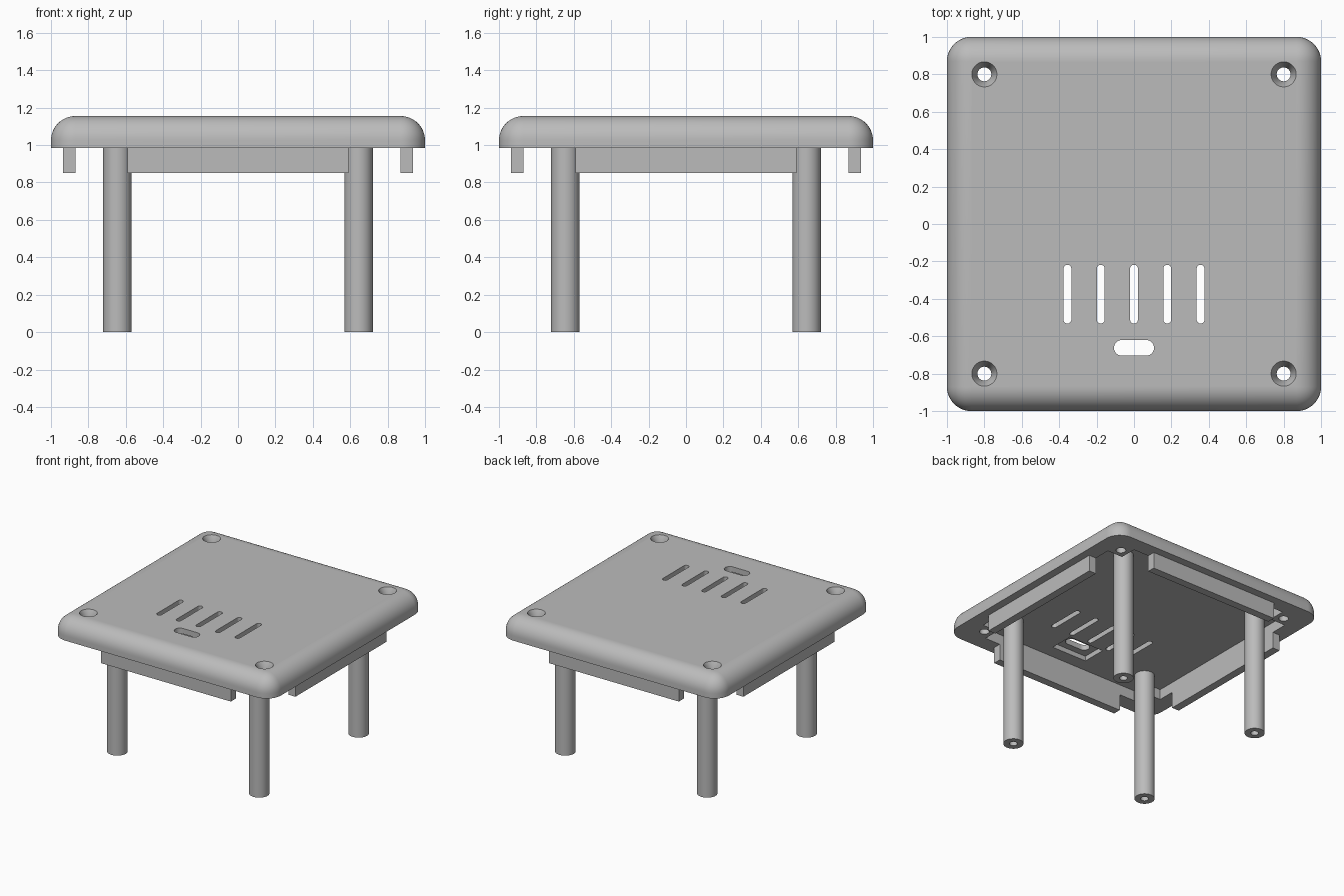
import bpy, bmesh, math
from mathutils import Matrix, Vector

if "Cube" in bpy.data.objects:
    bpy.data.objects.remove(bpy.data.objects["Cube"], do_unlink=True)

grey = bpy.data.materials.new("plain_grey")
grey.use_nodes = True
grey.diffuse_color = (0.5, 0.5, 0.5, 1)
grey.node_tree.nodes["Principled BSDF"].inputs["Base Color"].default_value = (0.5, 0.5, 0.5, 1)

RIM, CEILING, TOP = 0.985, 1.07, 1.155
INNER, OUTER, LIP_HALF, LIP_BOTTOM = 0.87, 0.935, 0.59, 0.85
CORNERS = [(sx, sy) for sx in (-1, 1) for sy in (-1, 1)]


def finish(bm, name):
    bmesh.ops.recalc_face_normals(bm, faces=bm.faces)
    mesh = bpy.data.meshes.new(name)
    bm.to_mesh(mesh)
    bm.free()
    mesh.materials.append(grey)
    obj = bpy.data.objects.new(name, mesh)
    bpy.context.collection.objects.link(obj)
    return obj


def prism(name, outline, z0, z1):
    bm = bmesh.new()
    face = bm.faces.new([bm.verts.new((x, y, z0)) for x, y in outline])
    side = bmesh.ops.extrude_face_region(bm, geom=[face])["geom"]
    verts = [v for v in side if isinstance(v, bmesh.types.BMVert)]
    bmesh.ops.translate(bm, verts=verts, vec=(0, 0, z1 - z0))
    return finish(bm, name)


def box(name, x0, x1, y0, y1, z0, z1):
    return prism(name, [(x0, y0), (x1, y0), (x1, y1), (x0, y1)], z0, z1)


def cone(name, x, y, z0, z1, r0, r1):
    bm = bmesh.new()
    bmesh.ops.create_cone(bm, cap_ends=True, segments=48, radius1=r0, radius2=r1, depth=z1 - z0,
                          matrix=Matrix.Translation((x, y, (z0 + z1) / 2)))
    return finish(bm, name)


def stadium(x, y, half_x, half_y, steps=12):
    # outline of a slot with fully rounded ends
    r = min(half_x, half_y)
    pts = []
    for quad, (sx, sy) in enumerate([(1, 1), (-1, 1), (-1, -1), (1, -1)]):
        for i in range(steps + 1):
            a = (quad + i / steps) * math.pi / 2
            p = (x + sx * (half_x - r) + r * math.cos(a), y + sy * (half_y - r) + r * math.sin(a))
            if not pts or (Vector(p) - Vector(pts[-1])).length > 1e-5:
                pts.append(p)
    return pts[:-1] if (Vector(pts[0]) - Vector(pts[-1])).length < 1e-5 else pts


def select_only(obj):
    bpy.ops.object.select_all(action='DESELECT')
    obj.select_set(True)
    bpy.context.view_layer.objects.active = obj


def cut(obj, cutter):
    select_only(obj)
    mod = obj.modifiers.new("cut", 'BOOLEAN')
    mod.operation, mod.solver, mod.object = 'DIFFERENCE', 'EXACT', cutter
    bpy.ops.object.modifier_apply(modifier=mod.name)
    bpy.data.objects.remove(cutter, do_unlink=True)


def smooth(obj):
    select_only(obj)
    bpy.ops.object.shade_smooth_by_angle(angle=math.radians(30))


# lid: slab with rounded upright corners and rounded top edge
bm = bmesh.new()
bmesh.ops.create_cube(bm, size=2, matrix=Matrix.Translation((0, 0, (RIM + TOP) / 2))
                      @ Matrix.Diagonal((1, 1, (TOP - RIM) / 2, 1)))
edges = [e for e in bm.edges if max(v.co.z for v in e.verts) > RIM + 0.1]
bmesh.ops.bevel(bm, geom=edges, offset=0.13, segments=12, profile=0.5, affect='EDGES')
lid = finish(bm, "lid")

# hollow underside leaving a square block in each corner
b = 0.73
cavity = []
for k in range(4):
    c, s = round(math.cos(k * math.pi / 2)), round(math.sin(k * math.pi / 2))
    cavity += [(c * x - s * y, s * x + c * y) for x, y in [(INNER, -b), (INNER, b), (b, b)]]
cut(lid, prism("cavity_cutter", cavity, 0.9, CEILING))

# shallow pocket under the wide opening
cut(lid, box("pocket_cutter", -0.16, 0.16, -0.76, -0.56, 1.0, 1.11))
cut(lid, prism("opening_cutter", stadium(0, -0.662, 0.107, 0.042), 1.0, 1.3))

# row of vent slots
for i in range(-2, 3):
    cut(lid, prism("slot_cutter", stadium(i * 0.178, -0.375, 0.021, 0.157), 1.0, 1.3))

# countersunk screw holes
for sx, sy in CORNERS:
    cut(lid, cone("hole_cutter", sx * 0.8, sy * 0.8, 0.9, 1.3, 0.037, 0.037))
    cut(lid, cone("sink_cutter", sx * 0.8, sy * 0.8, TOP - 0.06, TOP + 0.02, 0.037, 0.077))
smooth(lid)

# lips below the rim
for side, s in (("left", 1), ("right", -1)):
    x0, x1 = sorted((s * INNER, s * OUTER))
    box(side + "_lip", x0, x1, -LIP_HALF, LIP_HALF, LIP_BOTTOM, RIM)
for side, s in (("back", 1), ("front", -1)):
    y0, y1 = sorted((s * INNER, s * OUTER))
    box(side + "_lip", -LIP_HALF, LIP_HALF, y0, y1, LIP_BOTTOM, RIM)

# round legs with a screw hole in the foot
for sx, sy in CORNERS:
    name = ("back_" if sy > 0 else "front_") + ("left" if sx > 0 else "right") + "_leg"
    leg = cone(name, sx * 0.645, sy * 0.645, 0, CEILING + 0.01, 0.076, 0.076)
    cut(leg, cone("foot_cutter", sx * 0.645, sy * 0.645, -0.1, 0.3, 0.03, 0.03))
    smooth(leg)
